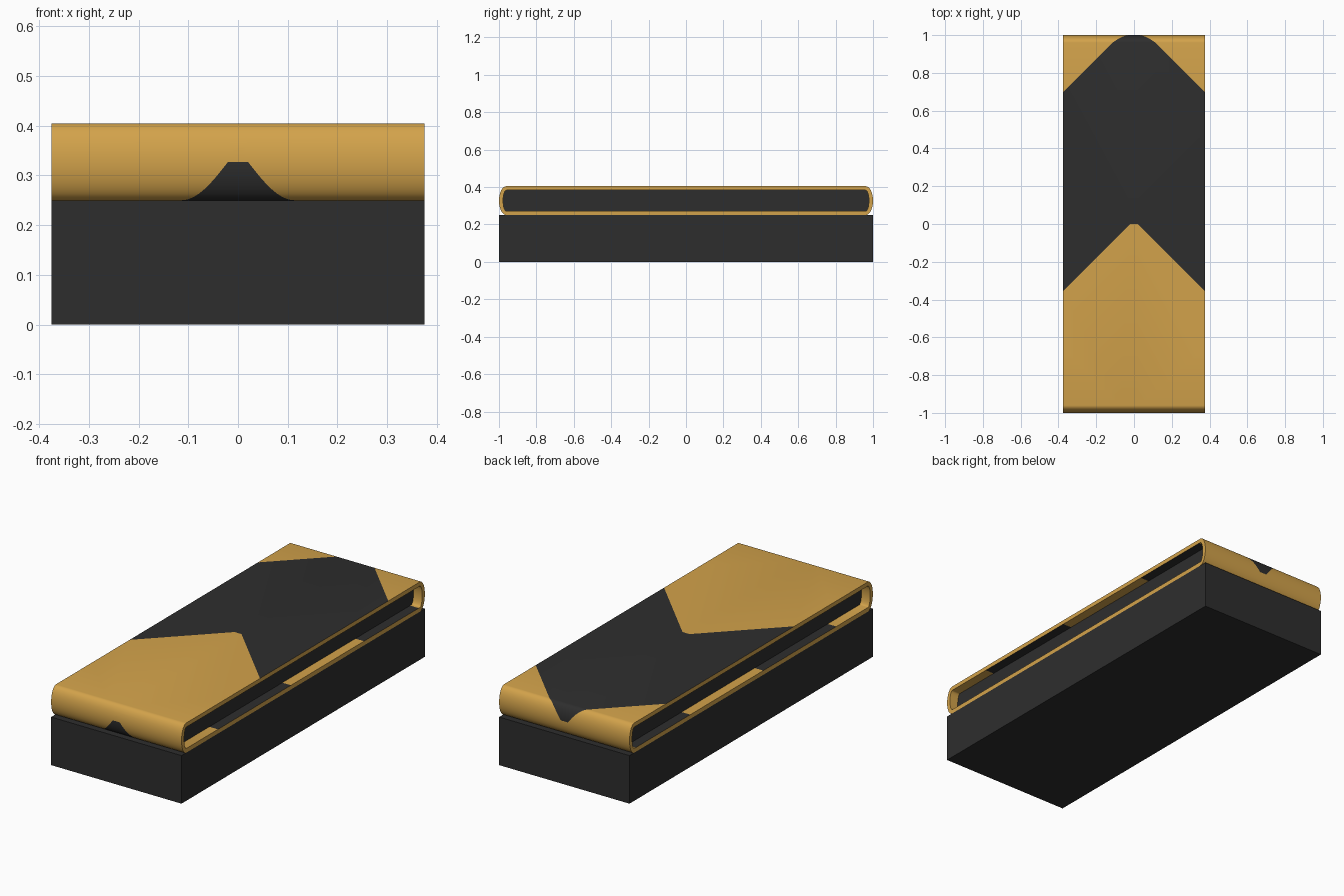
import bpy, bmesh
from math import sin, cos, pi, floor

cube = bpy.data.objects.get("Cube")
if cube:
    bpy.data.objects.remove(cube, do_unlink=True)

W = 0.375                  # half width
BASE_H = 0.25
RUN = 0.96                 # half length of the straight belt run
ARC_Y, ARC_Z = 0.04, 0.0775  # elliptical belt ends
ARC = 0.189                # length of one end arc
MID_Z = BASE_H + ARC_Z
THICK = 0.022
HALF = 2 * RUN + ARC       # half the loop length
BAND = HALF / 2            # length of one chevron band
TIP = 0.02                 # blunt half width of the chevron tip
SEGS = 16


def material(name, color):
    m = bpy.data.materials.new(name)
    m.use_nodes = True
    m.diffuse_color = (*color, 1)
    bsdf = next(n for n in m.node_tree.nodes if n.type == 'BSDF_PRINCIPLED')
    bsdf.inputs["Base Color"].default_value = (*color, 1)
    bsdf.inputs["Roughness"].default_value = 0.7
    return m


gold = material("belt gold", (0.65, 0.365, 0.07))
dark = material("charcoal", (0.027, 0.027, 0.027))


def loop_point(s, inset=0.0):
    """Position (y, z) on the belt loop; s = 0 is the middle of the top run."""
    s = (s + RUN) % (2 * HALF)
    side = 1
    if s >= HALF:
        s, side = s - HALF, -1
    a, b = ARC_Z - inset, ARC_Y - inset
    if s <= 2 * RUN:
        y, z = s - RUN, a
    else:
        t = pi * (s - 2 * RUN) / ARC
        y, z = RUN + b * sin(t), a * cos(t)
    return side * y, MID_Z + side * z


# Loop positions where the belt bends
bends = [RUN + ARC * i / SEGS for i in range(SEGS + 1)]
bends += [-s for s in bends]


def add_sheet(bm, u0, u1, planes, place, paint, flip=False):
    """Cut a flat sheet, colour its pieces, then wrap it round the loop."""
    sheet = bmesh.new()
    corners = ((u0, -HALF), (u1, -HALF), (u1, HALF), (u0, HALF))
    sheet.faces.new([sheet.verts.new((u, s, 0)) for u, s in corners])
    planes = planes + [((0, s, 0), (0, 1, 0)) for s in bends]
    for co, no in planes:
        bmesh.ops.bisect_plane(sheet, geom=sheet.verts[:] + sheet.edges[:] + sheet.faces[:],
                               dist=1e-6, plane_co=co, plane_no=no)
    copies = {v: bm.verts.new(place(v.co.x, v.co.y)) for v in sheet.verts}
    for f in sheet.faces:
        c = f.calc_center_median()
        vs = [copies[v] for v in f.verts]
        face = bm.faces.new(vs[::-1] if flip else vs)
        face.material_index = int(paint(c.x, c.y))
    sheet.free()


def add_object(name, bm, mats, smooth=True):
    mesh = bpy.data.meshes.new(name)
    bm.to_mesh(mesh)
    bm.free()
    for m in mats:
        mesh.materials.append(m)
    obj = bpy.data.objects.new(name, mesh)
    bpy.context.collection.objects.link(obj)
    if smooth:
        bpy.ops.object.select_all(action='DESELECT')
        obj.select_set(True)
        bpy.context.view_layer.objects.active = obj
        bpy.ops.object.shade_smooth_by_angle(angle=pi / 4)
    return obj


# Base block
bm = bmesh.new()
bmesh.ops.create_cube(bm, size=1)
bmesh.ops.scale(bm, vec=(2 * W, 2, BASE_H), verts=bm.verts)
bmesh.ops.translate(bm, vec=(0, 0, BASE_H / 2), verts=bm.verts)
add_object("base_block", bm, [dark], smooth=False)

# Belt: outside with chevrons
bm = bmesh.new()
chevron_cuts = [((u, 0, 0), (1, 0, 0)) for u in (-TIP, TIP)]
for k in range(-2, 3):
    tip = k * BAND
    chevron_cuts.append(((0, tip, 0), (0, 1, 0)))
    for side in (-1, 1):
        chevron_cuts.append(((side * TIP, tip, 0), (side, 1, 0)))
add_sheet(bm, -W, W, chevron_cuts,
          lambda u, s: (u, *loop_point(s)),
          lambda u, s: floor((s + max(abs(u), TIP) - TIP) / BAND) % 2 == 0)

# Belt: inside with straight bands
edges = (-0.7, -0.1, 0.5, 0.95)
band_cuts = [((0, s, 0), (0, 1, 0)) for y in edges for s in (y, HALF - y, -HALF - y)]


def inner_dark(u, s):
    y = loop_point(s, THICK)[0]
    return edges[0] < y < edges[1] or edges[2] < y < edges[3]


add_sheet(bm, -W, W, band_cuts,
          lambda u, s: (u, *loop_point(s, THICK)), inner_dark, flip=True)

# Belt: side rims
for side in (-1, 1):
    add_sheet(bm, 0, THICK, [],
              lambda t, s: (side * W, *loop_point(s, t)),
              lambda t, s: False, flip=side < 0)
bmesh.ops.remove_doubles(bm, verts=bm.verts, dist=1e-5)
add_object("conveyor_belt", bm, [gold, dark])

# Core filling the belt, set back from both sides
bm = bmesh.new()
core_w = W - 0.05
ring = [bm.verts.new((-core_w, *loop_point(s, THICK))) for s in sorted(set(bends))]
face = bm.faces.new(ring)
extruded = bmesh.ops.extrude_face_region(bm, geom=[face])
moved = [g for g in extruded["geom"] if isinstance(g, bmesh.types.BMVert)]
bmesh.ops.translate(bm, vec=(2 * core_w, 0, 0), verts=moved)
bmesh.ops.recalc_face_normals(bm, faces=bm.faces)
add_object("belt_core", bm, [dark])
